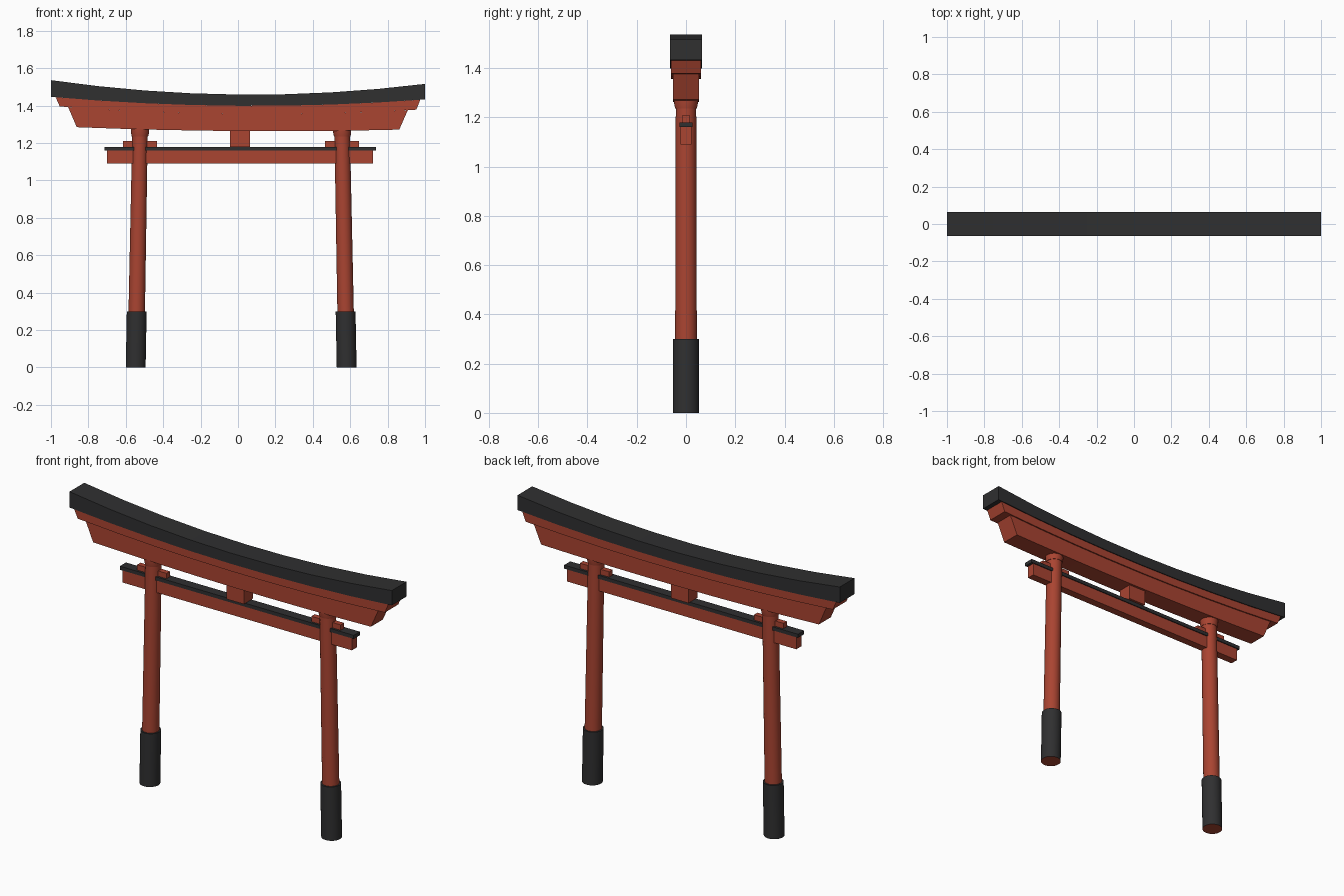
import bpy, bmesh
from math import cos, sin, pi, radians

cube = bpy.data.objects.get("Cube")
if cube:
    bpy.data.objects.remove(cube, do_unlink=True)


def make_material(name, rgb):
    mat = bpy.data.materials.new(name)
    mat.use_nodes = True
    mat.diffuse_color = (*rgb, 1)
    mat.node_tree.nodes["Principled BSDF"].inputs["Base Color"].default_value = (*rgb, 1)
    return mat


RED = make_material("vermilion red", (0.40, 0.058, 0.031))
BLACK = make_material("soft black", (0.029, 0.029, 0.03))


def finish(name, bm, *mats):
    bmesh.ops.recalc_face_normals(bm, faces=bm.faces)
    mesh = bpy.data.meshes.new(name)
    bm.to_mesh(mesh)
    bm.free()
    obj = bpy.data.objects.new(name, mesh)
    bpy.context.collection.objects.link(obj)
    for mat in mats:
        mesh.materials.append(mat)
    return obj


def loft(rings):
    """Skin a list of equal point rings and cap both ends."""
    bm = bmesh.new()
    loops = [[bm.verts.new(p) for p in ring] for ring in rings]
    for a, b in zip(loops, loops[1:]):
        for i in range(len(a)):
            j = (i + 1) % len(a)
            bm.faces.new((a[i], a[j], b[j], b[i]))
    bm.faces.new(loops[0])
    bm.faces.new(loops[-1])
    return bm


def sag(x, curve):
    height, slope, bend = curve
    return height + slope * x + bend * x * x


def curved_beam(name, bottom, top, low_end, high_end, depth, mat, segments=8):
    """Sagging beam whose ends may slant between the low and high lengths."""
    rings = []
    for i in range(segments + 1):
        t = 2 * i / segments - 1
        xl, xh = t * low_end, t * high_end
        zl, zh = sag(xl, bottom), sag(xh, top)
        rings.append([(xl, -depth, zl), (xl, depth, zl), (xh, depth, zh), (xh, -depth, zh)])
    return finish(name, loft(rings), mat)


def box(name, x0, x1, depth, z0, z1, mat):
    rings = [[(x, -depth, z0), (x, depth, z0), (x, depth, z1), (x, -depth, z1)] for x in (x0, x1)]
    return finish(name, loft(rings), mat)


def column(name, stations, foot_x, head_x, *mats, sides=32):
    """Round leaning column through (height, radius) stations."""
    rings = []
    for z, r in stations:
        cx = foot_x + (head_x - foot_x) * z / 1.25
        rings.append([(cx + r * cos(2 * pi * i / sides), r * sin(2 * pi * i / sides), z)
                      for i in range(sides)])
    obj = finish(name, loft(rings), *mats)
    bpy.ops.object.select_all(action="DESELECT")
    obj.select_set(True)
    bpy.context.view_layer.objects.active = obj
    bpy.ops.object.shade_smooth_by_angle(angle=radians(30))
    return obj


# Stacked top beams
roof_top = (1.459, -0.010, 0.067)
roof_under = (1.399, -0.007, 0.041)
upper_under = (1.355, -0.009, 0.035)
lower_under = (1.264, -0.0075, 0.019)
curved_beam("roof_cap", roof_under, roof_top, 1.0, 1.0, 0.065, BLACK)
curved_beam("upper_lintel", upper_under, roof_under, 0.953, 0.975, 0.06, RED)
curved_beam("lower_lintel", lower_under, upper_under, 0.862, 0.908, 0.053, RED)

# Tie beam with its cap strip and centre strut
box("tie_beam", -0.70, 0.722, 0.022, 1.09, 1.16, RED)
box("tie_beam_cap", -0.714, 0.737, 0.027, 1.16, 1.18, BLACK)
box("centre_strut", -0.043, 0.064, 0.04, 1.18, 1.27, RED)

# Leaning pillars with collars, foot sleeves and wedges
for side, foot_x, head_x in (("right", -0.547, -0.524), ("left", 0.581, 0.557)):
    column(side + "_pillar", [(0.28, 0.044), (1.25, 0.0415)], foot_x, head_x, RED)
    column(side + "_pillar_collar", [(1.235, 0.044), (1.255, 0.048), (1.275, 0.049)],
           foot_x, head_x, RED)
    sleeve = column(side + "_foot_sleeve", [(0, 0.053), (0.30, 0.053)],
                    foot_x, head_x, BLACK, RED)
    for face in sleeve.data.polygons:
        if face.normal.z < -0.9:
            face.material_index = 1
    box(side + "_wedge", head_x - 0.091, head_x + 0.091, 0.015, 1.18, 1.21, RED)
